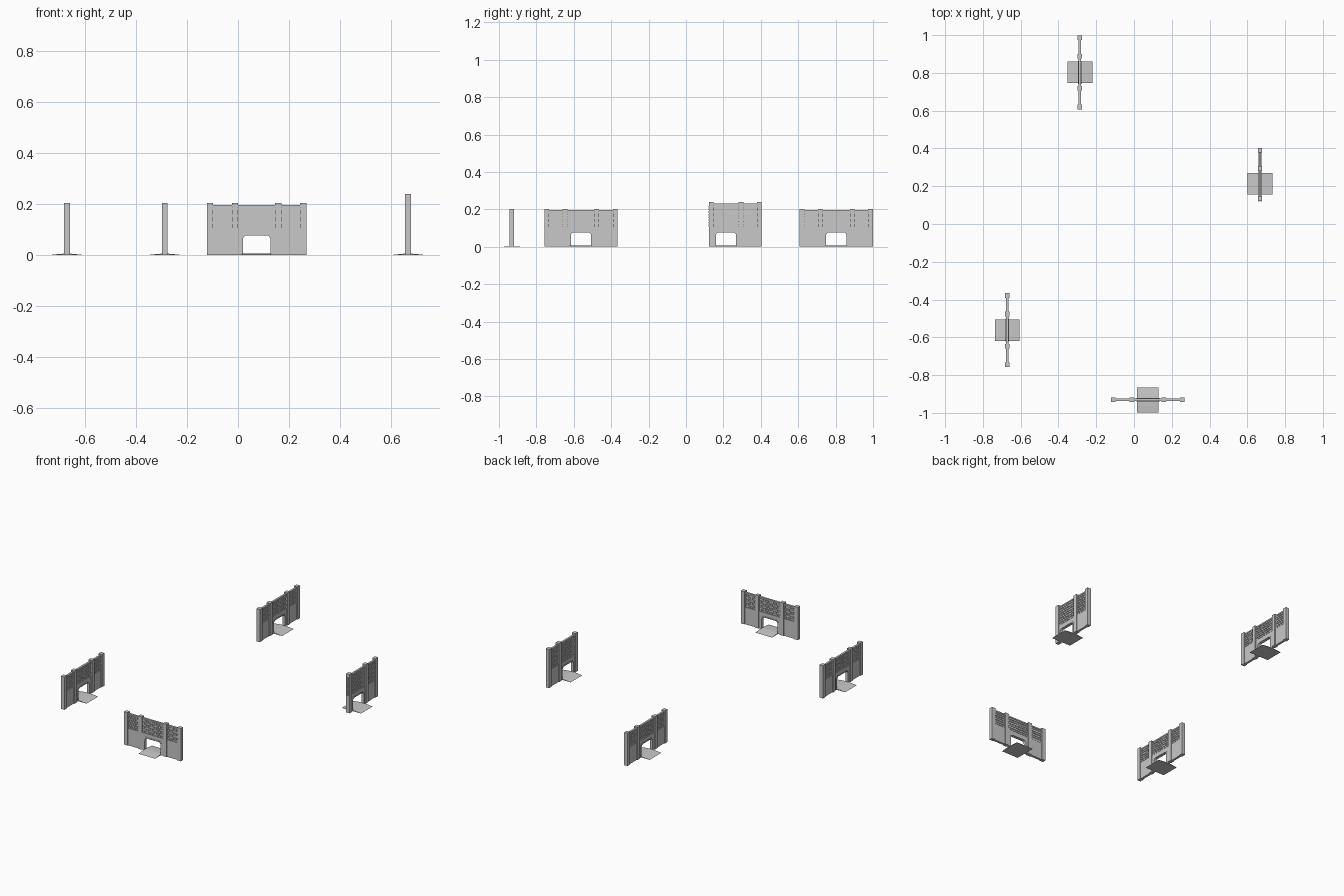
import bpy, bmesh, math
from mathutils import Matrix, Vector

cube = bpy.data.objects.get("Cube")
if cube:
    bpy.data.objects.remove(cube, do_unlink=True)

stone = bpy.data.materials.new("grey stone")
stone.use_nodes = True
GREY = (0.58, 0.58, 0.58, 1)
stone.diffuse_color = GREY
stone.node_tree.nodes["Principled BSDF"].inputs["Base Color"].default_value = GREY

POST_W, POST_D = 0.025, 0.023
LEDGE = 0.106          # top of the plain lower wall
OPEN_W, OPEN_H = 0.054, 0.077


def box(bm, u0, u1, depth, z0, z1, v=0):
    mid = Vector(((u0 + u1) / 2, v, (z0 + z1) / 2))
    size = Matrix.Diagonal((u1 - u0, depth, z1 - z0, 1))
    bmesh.ops.create_cube(bm, size=1, matrix=Matrix.Translation(mid) @ size)


def slab(bm, outline, depth):
    """Extrude a (u, z) outline to a slab centred on the wall line."""
    face = bm.faces.new([bm.verts.new((u, -depth / 2, z)) for u, z in outline])
    moved = bmesh.ops.extrude_face_region(bm, geom=[face])["geom"]
    bmesh.ops.translate(bm, vec=(0, depth, 0),
                        verts=[g for g in moved if isinstance(g, bmesh.types.BMVert)])


def arch(half, height, radius=0.016, steps=5):
    """Doorway outline, from left foot to right foot, with rounded corners."""
    pts = [(-half, 0)]
    for side in (-1, 1):
        for i in range(steps + 1):
            t = i / steps * math.pi / 2
            a = math.pi - t if side < 0 else math.pi / 2 - t
            pts.append((side * (half - radius) + radius * math.cos(a),
                        height - radius + radius * math.sin(a)))
    return pts + [(half, 0)]


def finish(bm, name, place):
    bmesh.ops.recalc_face_normals(bm, faces=bm.faces[:])
    mesh = bpy.data.meshes.new(name)
    bm.to_mesh(mesh)
    bm.free()
    mesh.materials.append(stone)
    obj = bpy.data.objects.new(name, mesh)
    bpy.context.collection.objects.link(obj)
    obj.matrix_world = place


def gate(name, x, y, turn, posts, wall_top, post_top, bare_end=False):
    place = Matrix.Translation((x, y, 0)) @ Matrix.Rotation(turn, 4, "Z")
    left, right = posts[0], posts[-1]

    # Posts
    bm = bmesh.new()
    for u in posts:
        box(bm, u - POST_W / 2, u + POST_W / 2, POST_D, 0, post_top)
    finish(bm, name + "_posts", place)

    # Lower wall with the doorway notched out
    bm = bmesh.new()
    slab(bm, [(left, LEDGE), (left, 0)] + arch(OPEN_W, OPEN_H)
         + [(right, 0), (right, LEDGE)], 0.014)
    finish(bm, name + "_lower_wall", place)

    # Raised surround of the doorway
    bm = bmesh.new()
    slab(bm, arch(OPEN_W + 0.007, OPEN_H + 0.007, 0.02)
         + arch(OPEN_W, OPEN_H)[::-1], 0.018)
    finish(bm, name + "_doorway_surround", place)

    # Thin upper wall with a coping
    bm = bmesh.new()
    box(bm, left, right, 0.005, LEDGE, wall_top - 0.002)
    box(bm, left, right, 0.012, wall_top - 0.008, wall_top)
    finish(bm, name + "_upper_wall", place)

    # Staggered raised blocks on the upper wall of every bay
    bm = bmesh.new()
    rows = round((wall_top - LEDGE) / 0.015)
    pitch = (wall_top - 0.008 - LEDGE) / rows
    for a, b in zip(posts, posts[1:]):
        a, b = a + POST_W / 2, b - POST_W / 2
        step = (b - a) / round((b - a) / 0.019)
        for row in range(rows):
            z = LEDGE + row * pitch
            u = a - (row % 2) * step / 2
            while u < b - 0.002:
                u0, u1 = max(a, u + 0.002), min(b, u + step - 0.002)
                if u1 > u0:
                    box(bm, u0, u1, 0.012, z + 0.002, z + pitch - 0.002)
                u += step
    finish(bm, name + "_blocks", place)

    # Block ends left showing where a bay is missing
    if bare_end:
        bm = bmesh.new()
        for row in range(rows):
            z = LEDGE + row * pitch
            for v in (-0.005, 0.005):
                box(bm, left - 0.016, left, 0.006, z + 0.003, z + pitch - 0.003, v)
        finish(bm, name + "_block_ends", place)

    # Low ramp through the doorway, ridged on the wall line
    bm = bmesh.new()
    grid = [[bm.verts.new((u, v, z)) for u in (-0.057, 0.057)]
            for v, z in ((-0.066, 0), (-0.03, 0.004), (0, 0.006), (0.03, 0.004), (0.066, 0))]
    for p, q in zip(grid, grid[1:]):
        bm.faces.new((p[0], p[1], q[1], q[0]))
    bm.faces.new([p[0] for p in grid])
    bm.faces.new([p[1] for p in grid])
    bm.faces.new((grid[0][0], grid[0][1], grid[-1][1], grid[-1][0]))
    finish(bm, name + "_ramp", place)


FULL = (-0.183, -0.085, 0.085, 0.183)
SIDE = math.pi / 2
gate("front_gate", 0.073, -0.931, 0, FULL, 0.196, 0.203)
gate("right_gate", -0.671, -0.562, SIDE, FULL, 0.196, 0.203)
gate("back_gate", -0.287, 0.803, SIDE, FULL, 0.196, 0.203)
gate("left_gate", 0.667, 0.214, SIDE, (-0.079, 0.08, 0.177), 0.23, 0.24, True)
